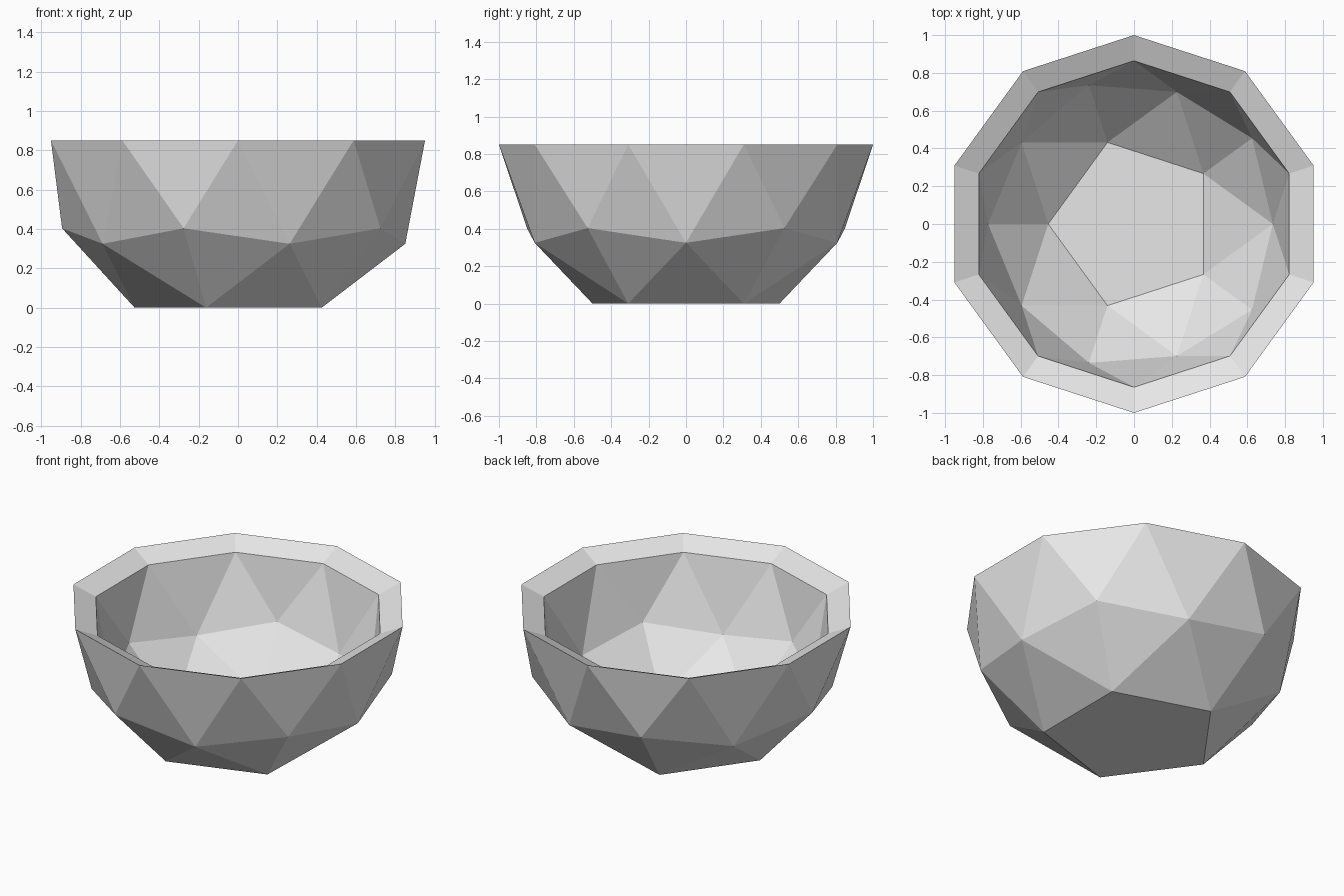
import bpy, bmesh
from mathutils import Matrix, Vector

cube = bpy.data.objects.get("Cube")
if cube:
    bpy.data.objects.remove(cube, do_unlink=True)

RIM_Z = 0.8507       # height of the outer rim
INNER_SCALE = 0.864  # hollow relative to the outer shell
INNER_DROP = 0.06    # inner lip sits below the outer lip

# Grey bowl material
grey = bpy.data.materials.new("bowl_grey")
grey.use_nodes = True
colour = (0.8, 0.8, 0.8, 1.0)
grey.diffuse_color = colour
bsdf = next(n for n in grey.node_tree.nodes if n.type == 'BSDF_PRINCIPLED')
bsdf.inputs["Base Color"].default_value = colour

# Outer shell: lower half of a faceted sphere with its pole cut to a flat base
bm = bmesh.new()
bmesh.ops.create_icosphere(bm, subdivisions=2, radius=1.0)
cut = [v for v in bm.verts if v.co.z > 0.01 or v.co.z < -0.9]
bmesh.ops.delete(bm, geom=cut, context='VERTS')
base_edges = [e for e in bm.edges if e.is_boundary and e.verts[0].co.z < -0.8]
bmesh.ops.contextual_create(bm, geom=base_edges)
bmesh.ops.delete(bm, geom=[v for v in bm.verts if not v.link_faces], context='VERTS')

# Inner hollow: a smaller, lowered copy of the shell
copy = bmesh.ops.duplicate(bm, geom=bm.verts[:] + bm.edges[:] + bm.faces[:])["geom"]
inner_verts = [g for g in copy if isinstance(g, bmesh.types.BMVert)]
bmesh.ops.scale(bm, vec=Vector((INNER_SCALE,) * 3), verts=inner_verts)
bmesh.ops.translate(bm, vec=Vector((0, 0, -INNER_DROP)), verts=inner_verts)

# Sloping lip joining both shells
bmesh.ops.bridge_loops(bm, edges=[e for e in bm.edges if e.is_boundary])
bmesh.ops.recalc_face_normals(bm, faces=bm.faces[:])
bm.transform(Matrix.Translation((0, 0, RIM_Z)))

mesh = bpy.data.meshes.new("bowl")
bm.to_mesh(mesh)
bm.free()
mesh.materials.append(grey)
bowl = bpy.data.objects.new("bowl", mesh)
bpy.context.collection.objects.link(bowl)
